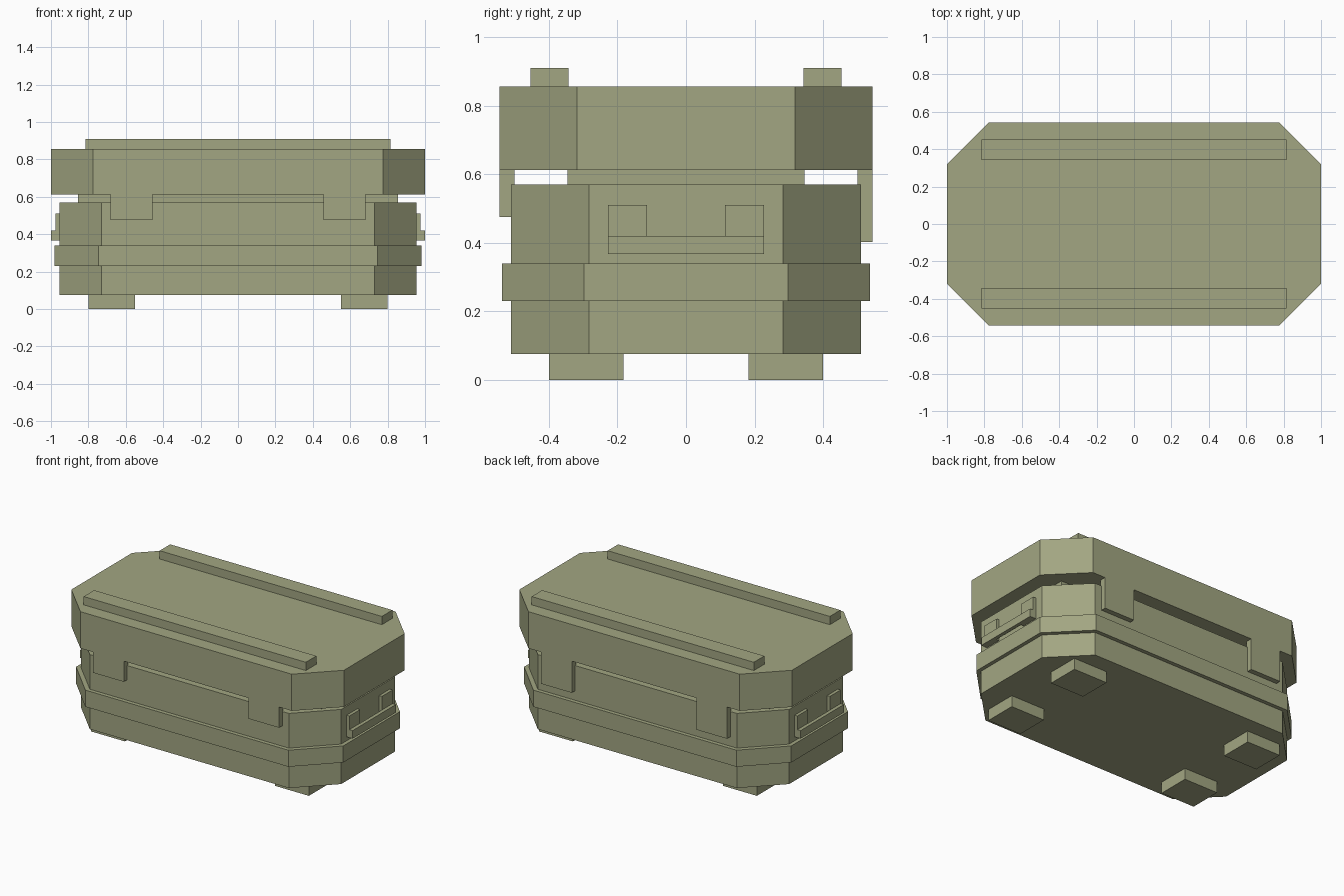
import bpy, bmesh

if "Cube" in bpy.data.objects:
    bpy.data.objects.remove(bpy.data.objects["Cube"])

olive = bpy.data.materials.new("olive_green")
olive.diffuse_color = (0.361, 0.381, 0.223, 1)
olive.use_nodes = True
olive.node_tree.nodes["Principled BSDF"].inputs["Base Color"].default_value = olive.diffuse_color


def prism(name, outline, z0, z1):
    """Extrude a flat outline upward from z0 to z1."""
    bm = bmesh.new()
    base = bm.faces.new([bm.verts.new((x, y, z0)) for x, y in outline])
    top = bmesh.ops.extrude_face_region(bm, geom=[base])["geom"]
    for v in top:
        if isinstance(v, bmesh.types.BMVert):
            v.co.z = z1
    bmesh.ops.recalc_face_normals(bm, faces=bm.faces)
    me = bpy.data.meshes.new(name)
    bm.to_mesh(me)
    bm.free()
    me.materials.append(olive)
    ob = bpy.data.objects.new(name, me)
    bpy.context.collection.objects.link(ob)
    return ob


def octagon(name, x, y, cx, cy, z0, z1):
    """Rectangle x by y (half sizes) with corners cut at cx, cy."""
    prism(name, [(cx, -y), (x, -cy), (x, cy), (cx, y),
                 (-cx, y), (-x, cy), (-x, -cy), (-cx, -y)], z0, z1)


def box(name, x0, x1, y0, y1, z0, z1):
    prism(name, [(x0, y0), (x1, y0), (x1, y1), (x0, y1)], z0, z1)


def span(s, a, b):
    """Range a..b mirrored to side s."""
    return sorted((s * a, s * b))


# Case body, raised band, recessed neck and lid
octagon("lower_body", 0.955, 0.51, 0.73, 0.283, 0.075, 0.23)
octagon("band", 0.98, 0.536, 0.745, 0.297, 0.23, 0.34)
octagon("upper_body", 0.955, 0.51, 0.73, 0.283, 0.34, 0.57)
box("neck", -0.855, 0.855, -0.345, 0.345, 0.57, 0.612)
octagon("lid", 1.0, 0.544, 0.775, 0.318, 0.612, 0.855)

for sy, side in ((-1, "front"), (1, "back")):
    # Rails on the lid
    box(side + "_rail", -0.815, 0.815, *span(sy, 0.343, 0.453), 0.855, 0.91)
    for sx, end in ((-1, "left"), (1, "right")):
        # Latches in front, longer hinges behind
        low = 0.475 if sy < 0 else 0.402
        part = "latch" if sy < 0 else "hinge"
        box(f"{end}_{part}", *span(sx, 0.457, 0.682),
            *span(sy, 0.5, 0.544), low, 0.612)
        # Feet
        box(f"{side}_{end}_foot", *span(sx, 0.55, 0.80),
            *span(sy, 0.182, 0.40), 0, 0.075)
        # Handle posts
        box(f"{side}_{end}_handle_post", *span(sx, 0.95, 0.976),
            *span(sy, 0.114, 0.227), 0.367, 0.51)

# Handle bars on both ends
for sx, end in ((-1, "left"), (1, "right")):
    box(end + "_handle_bar", *span(sx, 0.976, 1.0), -0.227, 0.227, 0.367, 0.42)
